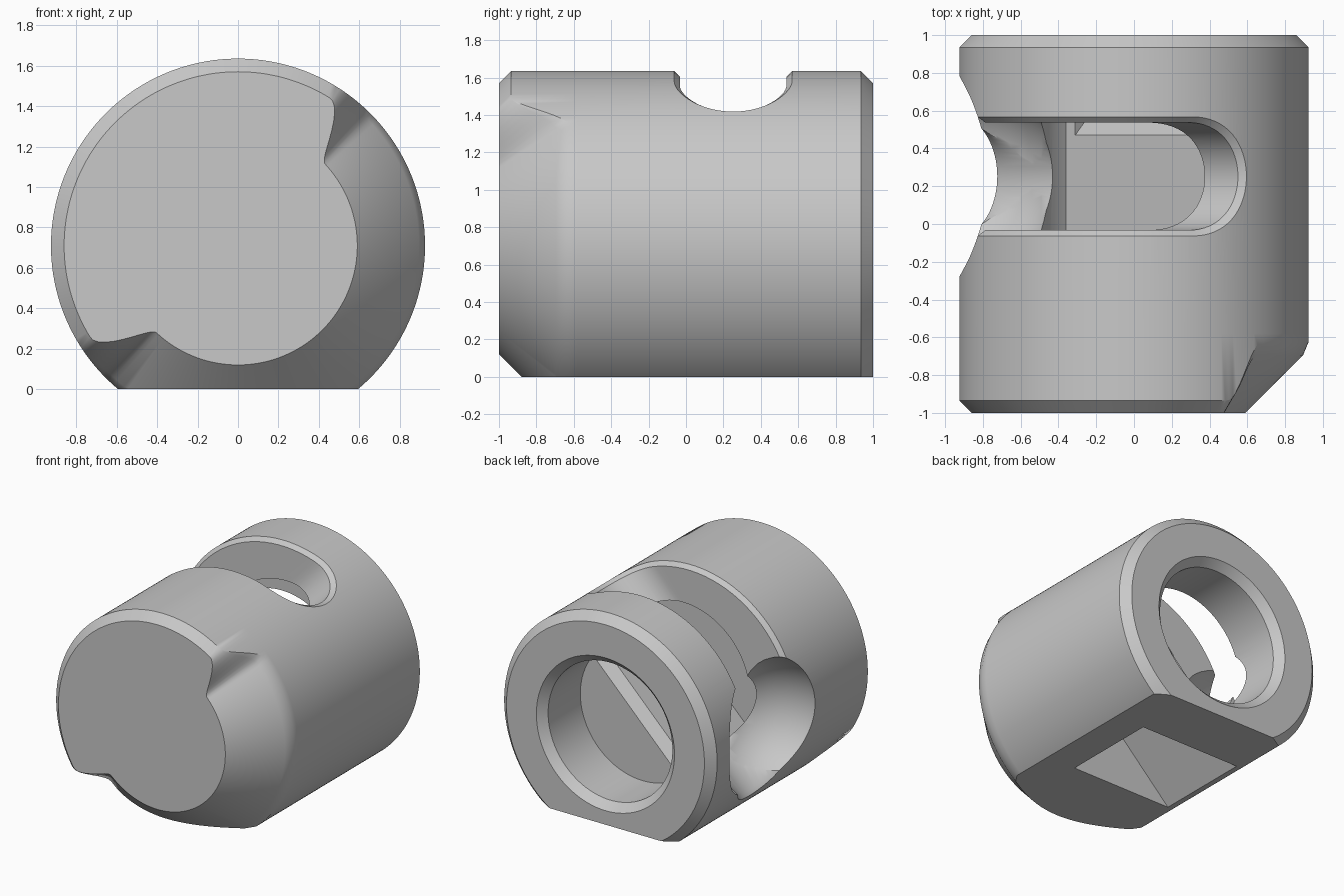
import bpy, bmesh
from math import sin, cos, pi, sqrt, atan2
from mathutils import Vector

cube = bpy.data.objects.get("Cube")
if cube:
    bpy.data.objects.remove(cube, do_unlink=True)

R = 0.925                                   # outer radius
C = Vector((0, 0, 0.71))                    # axis of the barrel
X, Y, Z = Vector((1, 0, 0)), Vector((0, 1, 0)), Vector((0, 0, 1))
U, N = (X + Z).normalized(), (Z - X).normalized()   # along / out of the slot

grey = bpy.data.materials.new("plain_grey")
grey.use_nodes = True
grey.diffuse_color = (0.58, 0.58, 0.58, 1)
grey.node_tree.nodes["Principled BSDF"].inputs["Base Color"].default_value = (0.58, 0.58, 0.58, 1)


def make(name, bm):
    bmesh.ops.remove_doubles(bm, verts=bm.verts, dist=1e-5)
    bmesh.ops.recalc_face_normals(bm, faces=bm.faces)
    mesh = bpy.data.meshes.new(name)
    bm.to_mesh(mesh)
    bm.free()
    mesh.materials.append(grey)
    obj = bpy.data.objects.new(name, mesh)
    bpy.context.collection.objects.link(obj)
    return obj


def loft(name, rings):
    bm = bmesh.new()
    vs = [[bm.verts.new(p) for p in ring] for ring in rings]
    n = len(rings[0])
    for a, b in zip(vs, vs[1:]):
        for i in range(n):
            j = (i + 1) % n
            bm.faces.new((a[i], a[j], b[j], b[i]))
    bm.faces.new(vs[0])
    bm.faces.new(vs[-1])
    return make(name, bm)


def prism(name, pts, a, b, axis, lo, hi, origin):
    return loft(name, [[origin + a * p + b * q + axis * t for p, q in pts] for t in (lo, hi)])


def turned(name, profile, a, b, axis, origin, seg=96):
    return loft(name, [[origin + a * r * cos(2 * pi * i / seg) + b * r * sin(2 * pi * i / seg) + axis * t
                        for i in range(seg)] for t, r in profile])


def cut(obj, cutter):
    mod = obj.modifiers.new("cut", 'BOOLEAN')
    mod.operation, mod.solver, mod.object = 'DIFFERENCE', 'EXACT', cutter
    bpy.context.view_layer.objects.active = obj
    bpy.ops.object.modifier_apply(modifier=mod.name)
    bpy.data.objects.remove(cutter, do_unlink=True)


# Barrel: the front chamfer widens smoothly on the lower left half
def chamfer_blend(t):
    off = abs(atan2(sin(t + pi / 4), cos(t + pi / 4))) * 180 / pi
    k = min(max((off - 88) / 15, 0), 1)
    return 1 - k * k * (3 - 2 * k)


SEG = 240
rings = [[] for _ in range(6)]
for i in range(SEG):
    t = 2 * pi * i / SEG
    k = chamfer_blend(t)
    c, f = 0.065 + 0.27 * k, 0.03 * k       # chamfer width, rounding of its rear edge
    d = X * cos(t) + Z * sin(t)
    section = ((-1, R - c), (c - 1 - f, R - f), (c - 1 + f * 1.4, R),
               (-0.58, R), (0.935, R), (1, R - 0.065))
    for ring, (y, r) in zip(rings, section):
        ring.append(C + d * r + Y * y)
body = loft("barrel_body", rings)

# Flat base
cut(body, prism("base_cutter", [(-2, -1), (2, -1), (2, 0), (-2, 0)], X, Z, Y, -2, 2, Vector()))

# Rear bore with countersunk rim
cut(body, turned("bore_cutter", [(0.54, 0.54), (0.94, 0.54), (1.02, 0.62)], X, Z, Y, C))

# Half round chamber beyond the bore
arc = [(0.07 + 0.58 * cos(pi * i / 48), 0.58 * sin(pi * i / 48)) for i in range(49)]
cut(body, prism("chamber_cutter", arc, U, N, Y, -0.28, 0.545, C))

# Sloped lip of the ledge between bore and chamber
lip = [(0.47, 0), (0.55, -0.08), (0.55, 0.05), (0.47, 0.05)]
cut(body, prism("lip_cutter", lip, Y, N, U, -0.44, 0.5, C))


# U-shaped slot across the barrel; the rim chamfer fades out at the lower right end
def slot_row(radius, side, low, high):
    r, mid, half = 0.285, 0.395, []
    for i in range(17):
        a = pi / 2 * i / 16
        n = mid - (r + low) * cos(a)
        half.append(((r + low) * sin(a), n, sqrt(radius ** 2 - n * n)))
    start = atan2(mid, sqrt(radius ** 2 - mid ** 2))
    for i in range(1, 17):
        s = i / 16
        a = start + (pi / 2 - start) * s
        half.append((r + low + (high - low) * min(1, 2 * s), radius * sin(a), radius * cos(a)))
    full = [(-y, n, u) for y, n, u in half[:0:-1]] + half
    return [C + Y * (0.252 + y) + N * n + U * side * u for y, n, u in full]


bm = bmesh.new()
rows = [[bm.verts.new(p) for p in slot_row(*args)] for args in (
    (R + 0.025, -1, 0.01, 0.055), (R - 0.03, -1, 0, 0), (R - 0.03, 1, 0, 0), (R + 0.025, 1, 0.055, 0.055))]
m = len(rows[0])
for a, b in zip(rows, rows[1:]):
    for i in range(m - 1):
        bm.faces.new((a[i], a[i + 1], b[i + 1], b[i]))
for row in (rows[0], rows[-1]):
    for i in range(m // 2):
        quad = [row[i], row[i + 1], row[m - 2 - i], row[m - 1 - i]]
        bm.faces.new(list(dict.fromkeys(quad)))
bmesh.ops.remove_doubles(bm, verts=bm.verts, dist=1e-5)
bmesh.ops.holes_fill(bm, edges=[e for e in bm.edges if e.is_boundary], sides=0)
cut(body, make("slot_cutter", bm))

# Trumpet-shaped flare of the slot on the right flank
trumpet = [(-1, 0.535), (-0.87, 0.53), (-0.8, 0.515), (-0.73, 0.495), (-0.66, 0.465),
           (-0.6, 0.43), (-0.54, 0.38), (-0.49, 0.325), (-0.45, 0.26)]
cut(body, turned("flare_cutter", trumpet, Y, Z, X, Vector((0, 0.252, 0.71))))

# Wedge pocket in the base
wedge = [(-0.55, 0), (-0.55, -0.1), (0.34, -0.1), (0.34, 0.87)]
cut(body, prism("pocket_cutter", wedge, X, Z, Y, -0.27, 0.51, Vector()))

bpy.ops.object.select_all(action='DESELECT')
body.select_set(True)
bpy.context.view_layer.objects.active = body
bpy.ops.object.shade_smooth_by_angle(angle=pi / 6)
